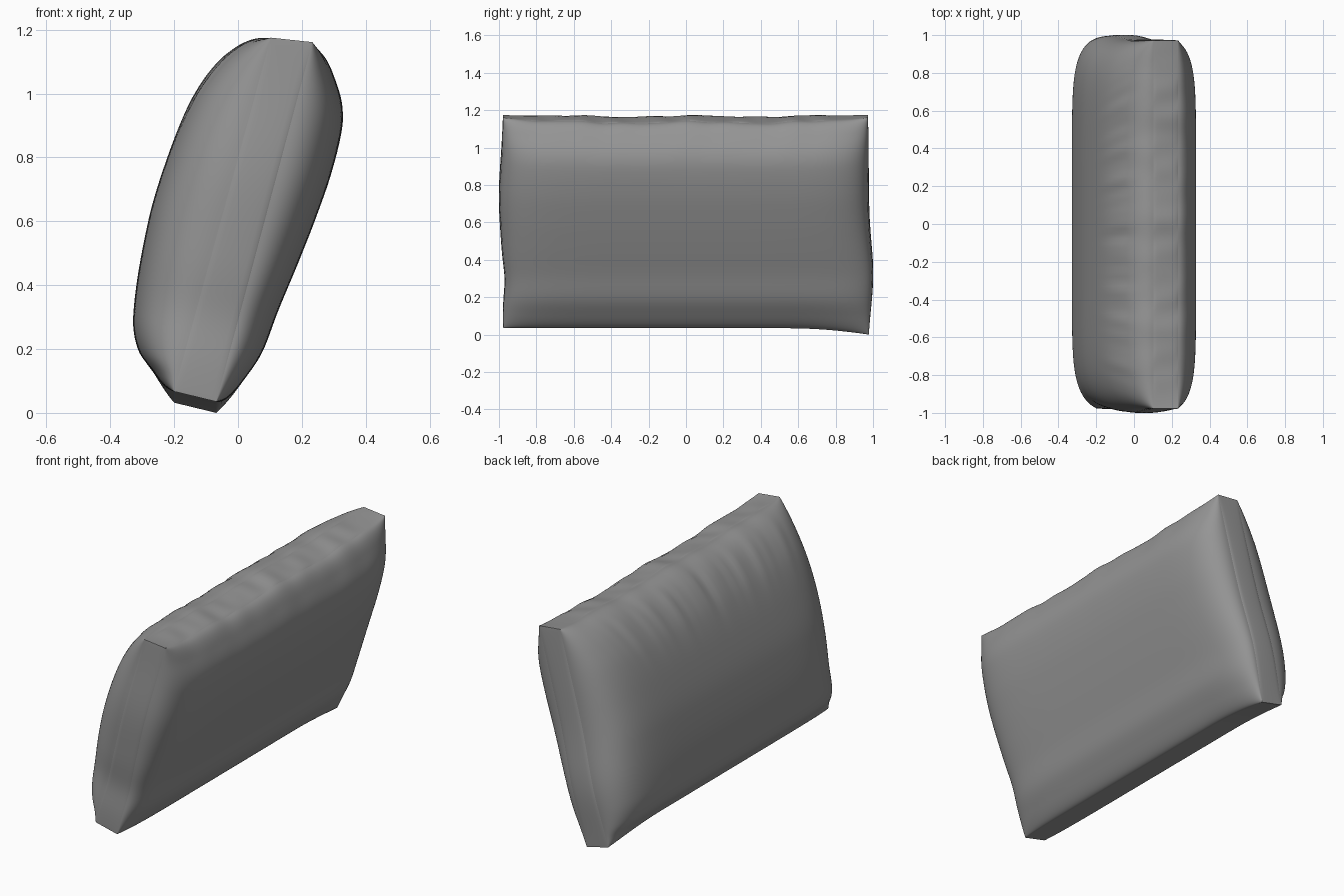
import bpy, bmesh
from math import sin, cos, pi, acos, exp
from mathutils import Vector

if "Cube" in bpy.data.objects:
    bpy.data.objects.remove(bpy.data.objects["Cube"])

NS, NT, NG = 120, 72, 8      # divisions along width, height, gusset depth

# Puff height across each panel: (height fraction, bulge), bottom to top
BACK = [(0, 0), (.036, .078), (.083, .142), (.17, .186), (.43, .219), (.61, .214),
        (.77, .191), (.876, .152), (.956, .095), (1, 0)]
FRONT = [(0, 0), (.076, .066), (.16, .099), (.28, .114), (.42, .136), (.54, .152),
         (.67, .163), (.80, .158), (.866, .138), (.942, .085), (1, 0)]
# Seam lines in x, z (bottom, top) of the back and front panels
BACK_SEAM = (Vector((-.2, 0, .072)), Vector((.103, 0, 1.18)))
FRONT_SEAM = (Vector((-.068, 0, .04)), Vector((.233, 0, 1.166)))
OUT = Vector((.966, 0, -.259))


def bump(x, c, w):
    return exp(-((x - c) / w) ** 2)


def curve(pts, t):
    """Smooth interpolation in arc angle, so the puff meets its seams roundly."""
    p = [(acos(1 - 2 * a), b) for a, b in pts]
    x = acos(max(-1, min(1, 1 - 2 * t)))
    i = 0
    while i < len(p) - 2 and x > p[i + 1][0]:
        i += 1

    def slope(k):
        a, b = p[max(k - 1, 0)], p[min(k + 1, len(p) - 1)]
        return (b[1] - a[1]) / (b[0] - a[0])
    h = p[i + 1][0] - p[i][0]
    u = (x - p[i][0]) / h
    return ((2*u**3 - 3*u*u + 1) * p[i][1] + (u**3 - 2*u*u + u) * h * slope(i)
            + (3*u*u - 2*u**3) * p[i + 1][1] + (u**3 - u*u) * h * slope(i + 1))


def base(s, t, g):
    """Slack cloth frame: s across, t up, g from back seam (0) to front seam (1)."""
    lo = BACK_SEAM[0].lerp(FRONT_SEAM[0], g)
    hi = BACK_SEAM[1].lerp(FRONT_SEAM[1], g)
    p = lo.lerp(hi, t)
    left = .977 + .018 * bump(t, .62, .22) - .012 * bump(t, .22, .1)
    right = .972 + .024 * bump(t, .25, .2)
    p.y = s * (left if s < 0 else right)
    # sagging, wavy top edge and dropped bottom corner
    hem = 1 - abs(s) ** 6
    wave = .004 * sin(9 * s + 1.2) + .002 * sin(21 * s + 2 * g) + .001 * sin(33 * s + 1)
    p.z += (-.01 - .016 * g + wave * (1 + .4 * g)) * hem * max(0, (t - .6) / .4) ** 2
    k = max(0, min(1, (s - .55) / .45))
    p.z -= .035 * k * k * (1 - t) ** 4
    return p


def panel_point(s, t, g):
    p = base(s, t, g)
    f = max(0, 1 - abs(s) ** 8) ** .47
    if g == 0:
        n = curve(BACK, t) * f
        # gathered pleats fanning down from the top seam
        fan = s * (1 + .5 * (1 - t)) + .12 * (1 - t)
        pleat = sin(30 * fan) + .7 * sin(47 * fan + 1) + .5 * sin(71 * fan + 2)
        n += .0028 * pleat * bump(t, .9, .13) * f * min(1, (1 - t) * 12) * (1 - s * s)
        return p - OUT * n
    n = curve(FRONT, t) * f
    n += .001 * sin(24 * s) * bump(t, .96, .05) * f * min(1, (1 - t) * 15)
    return p + OUT * n


def gusset_point(s, t, g):
    """Edge strip, pillowed slightly so the seams read as pulled-in creases."""
    p = base(s, t, g)
    arch = max(0, sin(pi * g)) ** .4
    if abs(s) > .9999:
        p.y += s * .006 * arch * max(0, sin(pi * t)) ** .5
    elif t > .5:
        p.z += arch * (1 - s ** 6) * (.004 + .002 * sin(27 * s) + .0015 * sin(44 * s + 1))
    return p


def add_grid(bm, rows, part):
    v = [[bm.verts.new(p) for p in r] for r in rows]
    for a, b in zip(v, v[1:]):
        for i in range(len(a) - 1):
            bm.faces.new((a[i], a[i + 1], b[i + 1], b[i]))[layer] = part


S = [-cos(pi * i / NS) for i in range(NS + 1)]
T = [(1 - cos(pi * i / NT)) / 2 for i in range(NT + 1)]
G = [(1 - cos(pi * i / NG)) / 2 for i in range(NG + 1)]
bm = bmesh.new()
layer = bm.faces.layers.int.new("part")

# Puffed back and front panels
for g in (0, 1):
    add_grid(bm, [[panel_point(s, t, g) for s in S] for t in T], g)

# Boxed gusset strip running round the whole edge
for t in (0, 1):
    add_grid(bm, [[gusset_point(s, t, g) for s in S] for g in G], 2 + t)
for s in (-1, 1):
    add_grid(bm, [[gusset_point(s, t, g) for t in T] for g in G], 5 + s)

bmesh.ops.remove_doubles(bm, verts=bm.verts, dist=1e-5)
bmesh.ops.recalc_face_normals(bm, faces=bm.faces)
# Crisp seams wherever two cloth pieces meet
for e in bm.edges:
    e.smooth = len({f[layer] for f in e.link_faces}) < 2
# Stand the cushion on the ground
low = min(v.co.z for v in bm.verts)
bmesh.ops.translate(bm, verts=bm.verts, vec=(0, 0, -low))

mesh = bpy.data.meshes.new("back_cushion")
bm.to_mesh(mesh)
bm.free()
cushion = bpy.data.objects.new("back_cushion", mesh)
bpy.context.collection.objects.link(cushion)
bpy.context.view_layer.objects.active = cushion
cushion.select_set(True)
bpy.ops.object.shade_smooth_by_angle(angle=0.6, keep_sharp_edges=True)

# Dark grey cloth
cloth = bpy.data.materials.new("dark_grey_cloth")
cloth.diffuse_color = (.3, .3, .3, 1)
cloth.use_nodes = True
cloth.node_tree.nodes["Principled BSDF"].inputs["Base Color"].default_value = cloth.diffuse_color
mesh.materials.append(cloth)
